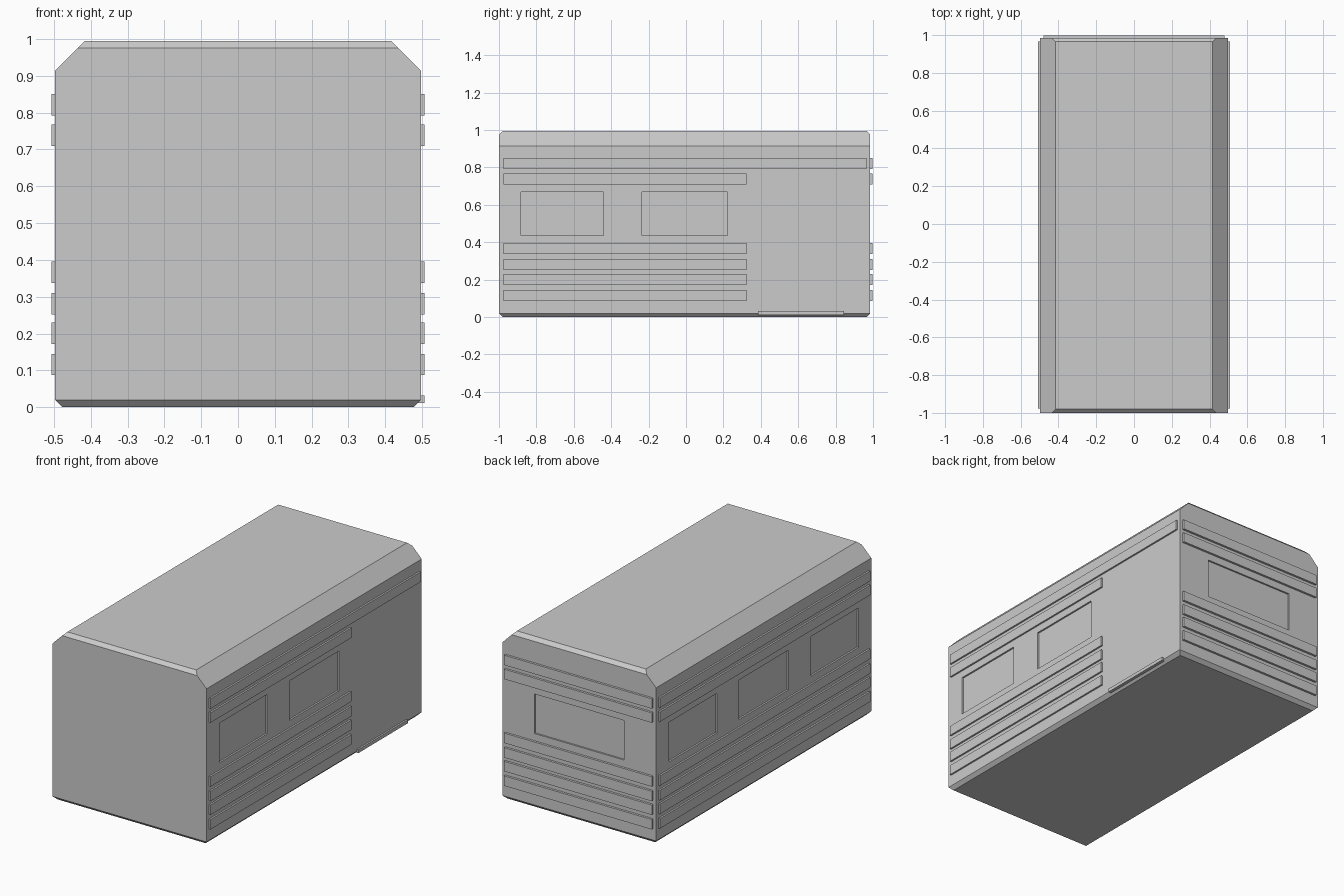
import bpy, bmesh
from mathutils import Vector, Matrix

if "Cube" in bpy.data.objects:
    bpy.data.objects.remove(bpy.data.objects["Cube"])

HX, Y0, Y1, TOP = 0.497, -1.0, 0.985, 0.995   # body shell extents
OUT = 0.01                                     # strip thickness
STRIPS = [(0.087, 0.145), (0.172, 0.23), (0.252, 0.31),
          (0.337, 0.395), (0.71, 0.768), (0.792, 0.85)]
WIN_Z = (0.437, 0.668)


def make_object(name, bm):
    bmesh.ops.recalc_face_normals(bm, faces=bm.faces)
    mesh = bpy.data.meshes.new(name)
    bm.to_mesh(mesh)
    bm.free()
    obj = bpy.data.objects.new(name, mesh)
    bpy.context.collection.objects.link(obj)
    return obj


def add_box(bm, xr, yr, zr):
    lo, hi = Vector((xr[0], yr[0], zr[0])), Vector((xr[1], yr[1], zr[1]))
    size = hi - lo
    bmesh.ops.create_cube(bm, size=1, matrix=Matrix.Translation((lo + hi) / 2)
                          @ Matrix.Diagonal((*size, 1)))


def boxes(name, specs):
    bm = bmesh.new()
    for spec in specs:
        add_box(bm, *spec)
    return make_object(name, bm)


# Body shell: chamfered cross-section extruded along y
half = [(0.477, 0), (HX, 0.02), (HX, 0.914), (0.416, TOP)]
profile = half + [(-x, z) for x, z in reversed(half)]
bm = bmesh.new()
face = bm.faces.new([bm.verts.new((x, Y0, z)) for x, z in profile])
ext = bmesh.ops.extrude_face_region(bm, geom=[face])
bmesh.ops.translate(bm, vec=(0, Y1 - Y0, 0),
                    verts=[v for v in ext["geom"] if isinstance(v, bmesh.types.BMVert)])
if not face.is_valid or len([f for f in bm.faces if len(f.verts) == 8]) < 2:
    bm.faces.new([v for v in bm.verts if abs(v.co.y - Y0) < 1e-5][:8])
bmesh.ops.recalc_face_normals(bm, faces=bm.faces)

# Bevel the top and bottom edges at both ends
for y, sy in ((Y0, -1), (Y1, 1)):
    for z, sz in ((0, -1), (TOP, 1)):
        cut = bmesh.ops.bisect_plane(bm, geom=bm.verts[:] + bm.edges[:] + bm.faces[:],
                                     plane_co=(0, y - sy * 0.02, z), plane_no=(0, sy, sz),
                                     clear_outer=True)
        edges = [e for e in cut["geom_cut"] if isinstance(e, bmesh.types.BMEdge)]
        bmesh.ops.contextual_create(bm, geom=edges)
body = make_object("body", bm)

# Recessed windows: two on the right, three on the left, one at the back
rear_pair = [(-0.882, -0.442), (-0.235, 0.222)]
cuts = [((HX - OUT, HX + 0.1), yr, WIN_Z) for yr in rear_pair]
cuts += [((-HX - 0.1, -HX + OUT), yr, WIN_Z) for yr in rear_pair + [(0.425, 0.865)]]
cuts += [((-0.29, 0.29), (Y1 - OUT, Y1 + 0.1), WIN_Z)]
cutter = boxes("window_cutter", cuts)
cutter.hide_render = True
cutter.hide_viewport = True
mod = body.modifiers.new("windows", "BOOLEAN")
mod.operation, mod.solver, mod.object = "DIFFERENCE", "EXACT", cutter

# Raised strips; on the right all but the top one stop short of the door bay
IN = 0.005
boxes("left_strips", [((-HX - OUT, -HX + IN), (-0.976, 0.965), z) for z in STRIPS])
boxes("right_strips", [((HX - IN, HX + OUT), (-0.976, 0.965 if z[0] > 0.78 else 0.323), z)
                       for z in STRIPS])
boxes("back_strips", [((-0.478, 0.478), (Y1 - IN, Y1 + 0.013), z) for z in STRIPS])

# Door step
boxes("door_step", [((HX - 0.02, HX + OUT), (0.386, 0.844), (0.012, 0.032))])
